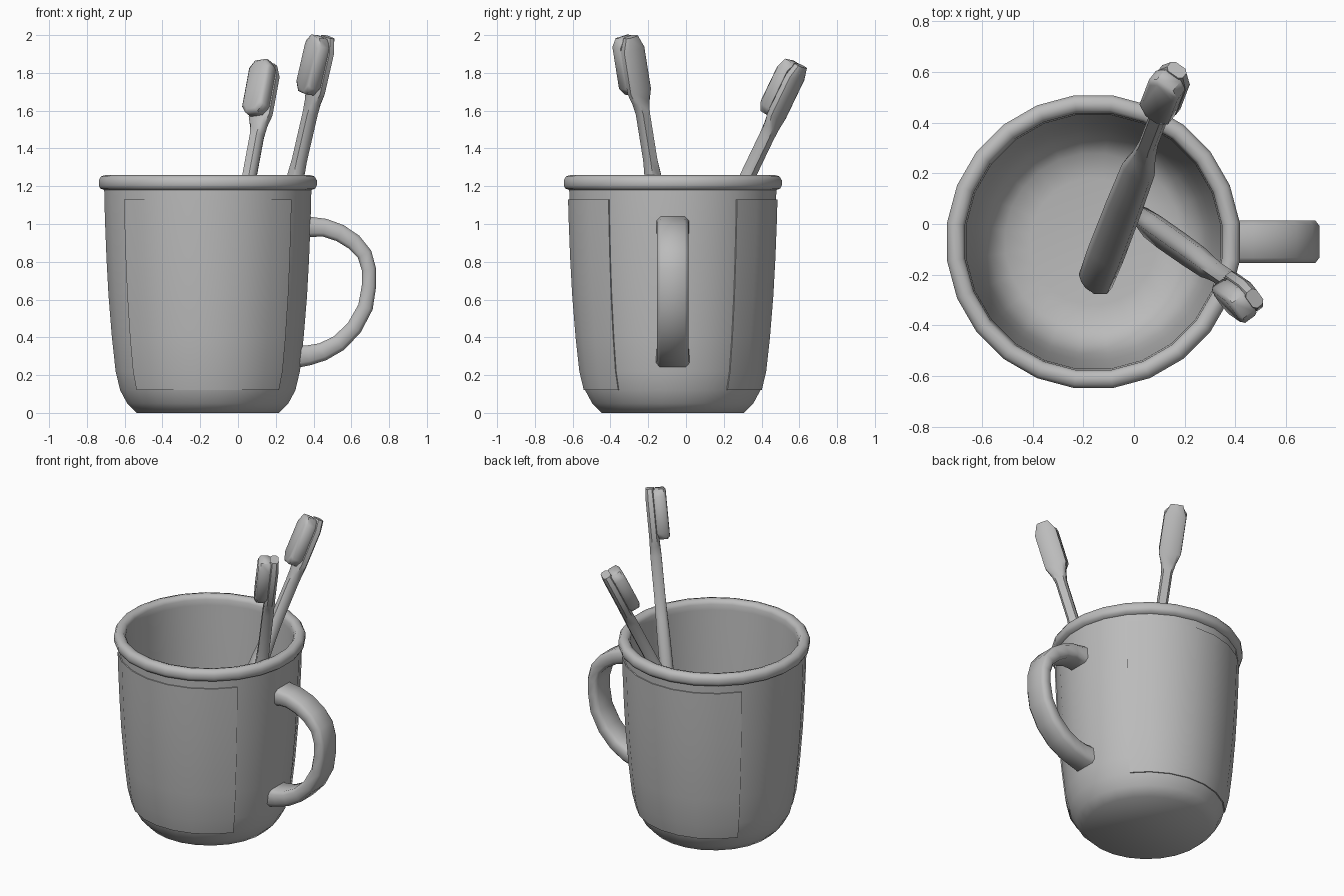
import bpy, bmesh, math
from mathutils import Vector

if "Cube" in bpy.data.objects:
    bpy.data.objects.remove(bpy.data.objects["Cube"])

CX, CY = -0.16, -0.07          # cup axis
SEG = 24

grey = bpy.data.materials.new("plain_grey")
grey.diffuse_color = (0.5, 0.5, 0.5, 1)
grey.use_nodes = True
grey.node_tree.nodes["Principled BSDF"].inputs["Base Color"].default_value = grey.diffuse_color


def finish(name, bm, angle=40):
    bmesh.ops.remove_doubles(bm, verts=bm.verts, dist=1e-5)
    bmesh.ops.recalc_face_normals(bm, faces=bm.faces)
    me = bpy.data.meshes.new(name)
    bm.to_mesh(me)
    bm.free()
    me.materials.append(grey)
    ob = bpy.data.objects.new(name, me)
    bpy.context.collection.objects.link(ob)
    bpy.ops.object.select_all(action='DESELECT')
    ob.select_set(True)
    bpy.context.view_layer.objects.active = ob
    bpy.ops.object.shade_smooth_by_angle(angle=math.radians(angle))
    return ob


def skin(bm, rings, closed=True, caps=True):
    """Join equal-length rings of points with quads."""
    vs = [[bm.verts.new(p) for p in r] for r in rings]
    n = len(vs[0])
    for a, b in zip(vs, vs[1:]):
        for i in range(n if closed else n - 1):
            j = (i + 1) % n
            bm.faces.new((a[i], a[j], b[j], b[i]))
    if caps:
        bm.faces.new(vs[0])
        bm.faces.new(vs[-1][::-1])


def around(r, z, ang):
    return Vector((CX + r * math.cos(ang), CY + r * math.sin(ang), z))


# Cup: lathed outer wall, rolled rim, inner wall and floor
WALL = [(0.43, 0.05), (0.468, 0.12), (0.492, 0.22), (0.512, 0.4),
        (0.53, 0.62), (0.541, 0.82), (0.549, 1.02), (0.552, 1.13), (0.553, 1.18)]
RIM = [(0.574, 1.188), (0.582, 1.205), (0.582, 1.232), (0.57, 1.252), (0.546, 1.259),
       (0.522, 1.252), (0.511, 1.232), (0.51, 1.195)]
INSIDE = [(0.505, 1.13), (0.495, 0.8), (0.47, 0.4), (0.445, 0.22),
          (0.41, 0.12), (0.35, 0.065), (0.25, 0.05)]
profile = [(0.38, 0.0)] + WALL + RIM + INSIDE
bm = bmesh.new()
angles = [math.radians(7.5 + 360 / SEG * k) for k in range(SEG)]
skin(bm, [[around(r, z, a) for a in angles] for r, z in profile])
finish("cup", bm, 50)

# Thin raised panels wrapped around the front and back
for name, start in (("front_panel", 217.5), ("back_panel", 37.5)):
    pts = [(r, z) for r, z in WALL if 0.1 < z < 1.15]
    outer = [(r + 0.007, z) for r, z in pts]
    loop = pts + outer[::-1]
    bm = bmesh.new()
    skin(bm, [[around(r, z, math.radians(start + 15 * k)) for r, z in loop]
              for k in range(8)])
    finish(name, bm, 40)

# Cup handle: rounded bar swept along a D-shaped path
PATH = [(0.345, 0.985, 0.062), (0.395, 0.984, 0.052), (0.46, 0.98, 0.048),
        (0.54, 0.952, 0.046), (0.613, 0.905, 0.044), (0.67, 0.84, 0.04),
        (0.693, 0.76, 0.038), (0.693, 0.67, 0.038), (0.675, 0.56, 0.04),
        (0.615, 0.45, 0.042), (0.535, 0.37, 0.045), (0.45, 0.324, 0.048),
        (0.375, 0.305, 0.053), (0.305, 0.298, 0.06)]
bm = bmesh.new()
rings = []
for i, (x, z, h) in enumerate(PATH):
    p, q = PATH[max(i - 1, 0)], PATH[min(i + 1, len(PATH) - 1)]
    t = Vector((q[0] - p[0], 0, q[1] - p[1])).normalized()
    side = Vector((-t.z, 0, t.x))
    w = 0.083 if 0 < i < len(PATH) - 1 else 0.09
    sec = [(w, .6), (w - .02, 1), (-w + .02, 1), (-w, .6),
           (-w, -.6), (-w + .02, -1), (w - .02, -1), (w, -.6)]
    rings.append([Vector((x, CY + a, z)) + side * (h * b) for a, b in sec])
skin(bm, rings)
finish("cup_handle", bm, 60)

# Toothbrush body: (distance, half width, half thickness)
BODY = [(0, .035, .025), (.05, .068, .038), (.3, .072, .042), (.75, .07, .042),
        (1.08, .065, .04), (1.2, .045, .037), (1.32, .034, .034), (1.58, .034, .034),
        (1.64, .046, .032), (1.70, .067, .03), (1.93, .067, .03), (2.0, .038, .026)]
OCT = [(1, .5), (.65, 1), (-.65, 1), (-1, .5), (-1, -.5), (-.65, -1), (.65, -1), (1, -.5)]


def toothbrush(name, base, slope, face):
    axis = Vector((slope[0], slope[1], 1)).normalized()
    n = Vector(face)
    n = (n - axis * n.dot(axis)).normalized()
    w = axis.cross(n)
    base = Vector(base)
    bm = bmesh.new()
    skin(bm, [[base + axis * t + w * (hw * a) + n * (ht * b) for a, b in OCT]
              for t, hw, ht in BODY])
    finish(name + "_body", bm, 50)

    # Bristle block: chamfered outline raised from the head
    mid = base + axis * 1.84
    rings = []
    for h, inset in ((0.02, 0.006), (0.034, 0), (0.082, 0), (0.096, 0.014)):
        x, y, c = 0.069 - inset, 0.155 - inset, 0.04
        out = [(x, y - c), (x - c * .75, y), (-x + c * .75, y), (-x, y - c),
               (-x, -y + c), (-x + c * .75, -y), (x - c * .75, -y), (x, -y + c)]
        rings.append([mid + w * a + axis * b + n * h for a, b in out])
    bm = bmesh.new()
    skin(bm, rings)
    finish(name + "_bristles", bm, 50)


def base_at(x, y, z, slope, dz):
    return (x - slope[0] * dz, y - slope[1] * dz, z - dz)


s1, s2 = (0.185, 0.48), (0.23, -0.16)
toothbrush("leaning_brush", base_at(0.06, 0.325, 1.25, s1, 1.19), s1, (-0.55, -0.7, 0.4))
toothbrush("upright_brush", base_at(0.305, -0.175, 1.25, s2, 1.185), s2, (-0.8, -0.6, 0.1))
